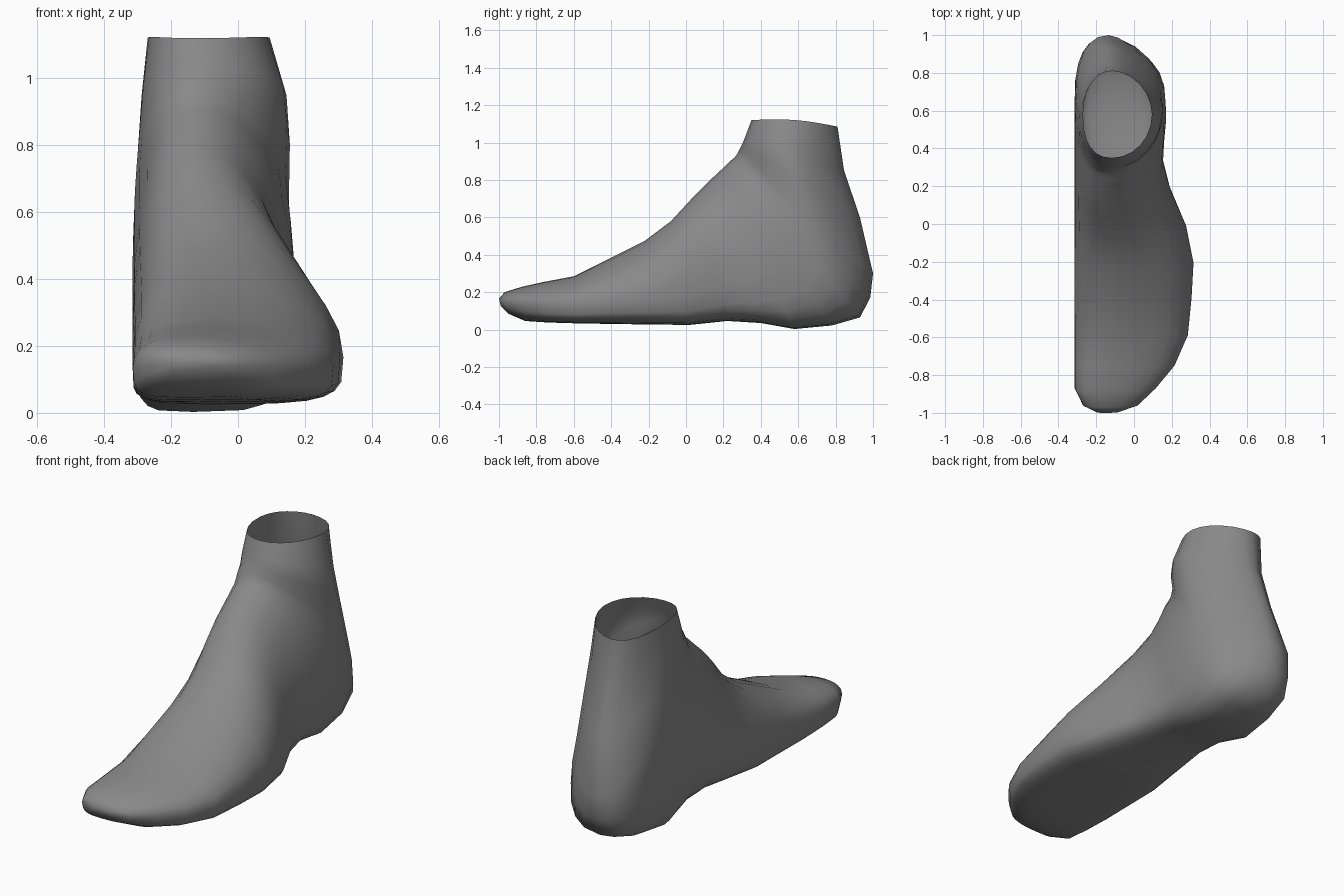
import bpy, bmesh, math

if "Cube" in bpy.data.objects:
    bpy.data.objects.remove(bpy.data.objects["Cube"])

SIDES = 24

# Foot cross-sections fanning from toe tip, round the heel, up to the ankle rim:
# top y, top z, bottom y, bottom z, left x, right x, widest height, square-ness below
RINGS = [
    (-1.00, .165, -.99, .125, -.20, -.08, .50, 2.2),
    (-.97, .20, -.95, .085, -.27, .02, .50, 2.6),
    (-.88, .228, -.86, .046, -.314, .115, .50, 3.2),
    (-.76, .255, -.74, .038, -.315, .215, .45, 4.0),
    (-.60, .285, -.58, .033, -.315, .285, .42, 4.5),
    (-.40, .385, -.38, .03, -.315, .305, .36, 4.5),
    (-.22, .475, -.20, .027, -.315, .315, .31, 4.2),
    (-.08, .58, .02, .025, -.315, .275, .26, 4.0),
    (.04, .71, .22, .046, -.315, .195, .26, 3.8),
    (.13, .80, .40, .035, -.315, .153, .30, 4.0),
    (.20, .865, .58, .003, -.315, .160, .36, 4.0),
    (.235, .90, .78, .022, -.315, .170, .42, 3.4),
    (.26, .92, .93, .065, -.315, .168, .45, 2.5),
    (.275, .94, .985, .17, -.313, .160, .47, 1.9),
    (.285, .96, 1.00, .30, -.308, .152, .50, 1.6),
    (.30, .99, .93, .60, -.298, .155, .52, 1.4),
    (.32, 1.04, .845, .85, -.288, .145, .52, 1.5),
    (.35, 1.12, .81, 1.085, -.270, .095, .50, 1.9),
]


def power(v, n):
    return math.copysign(abs(v) ** (2 / n), v)


def ring_points(ty, tz, by, bz, xl, xr, h, n_low):
    """Lopsided superellipse in the tilted plane through the top and bottom points."""
    xc = xl + (xr - xl) * (.38 if bz < .5 else .42)
    arch = 0 < by < .45
    pts = []
    for i in range(SIDES):
        a = 2 * math.pi * i / SIDES
        c, s = math.cos(a), math.sin(a)
        if s >= 0:
            n = 2.0 if c > 0 else 2.4
        elif c > 0:
            n = n_low
        else:
            n = n_low + (-1.4 if arch else .8 if bz < .5 else .2)
        u, v = power(c, n), power(s, n)
        x = xc + u * ((xr - xc) if u > 0 else (xc - xl))
        t = h + v * ((1 - h) if v > 0 else h)
        pts.append((x, by + (ty - by) * t, bz + (tz - bz) * t))
    return pts


# Loft the rings; the toe is capped and the ankle stays open
bm = bmesh.new()
loops = [[bm.verts.new(p) for p in ring_points(*r)] for r in RINGS]
for a, b in zip(loops, loops[1:]):
    for i in range(SIDES):
        j = (i + 1) % SIDES
        bm.faces.new((a[i], a[j], b[j], b[i]))
bm.faces.new(loops[0])
bmesh.ops.recalc_face_normals(bm, faces=bm.faces[:])

# Raise the rim slightly between its front and back
for v in loops[-1]:
    v.co.z += .018 * math.sin(math.pi * max(0, min(1, (v.co.y - .35) / .46)))

mesh = bpy.data.meshes.new("foot")
bm.to_mesh(mesh)
bm.free()
foot = bpy.data.objects.new("foot", mesh)
bpy.context.collection.objects.link(foot)

# Dark grey surface
grey = bpy.data.materials.new("dark_grey")
grey.diffuse_color = (.25, .25, .25, 1)
grey.use_nodes = True
grey.node_tree.nodes["Principled BSDF"].inputs["Base Color"].default_value = grey.diffuse_color
mesh.materials.append(grey)

# Smooth shading
bpy.context.view_layer.objects.active = foot
foot.select_set(True)
bpy.ops.object.shade_smooth_by_angle(angle=math.radians(60))
